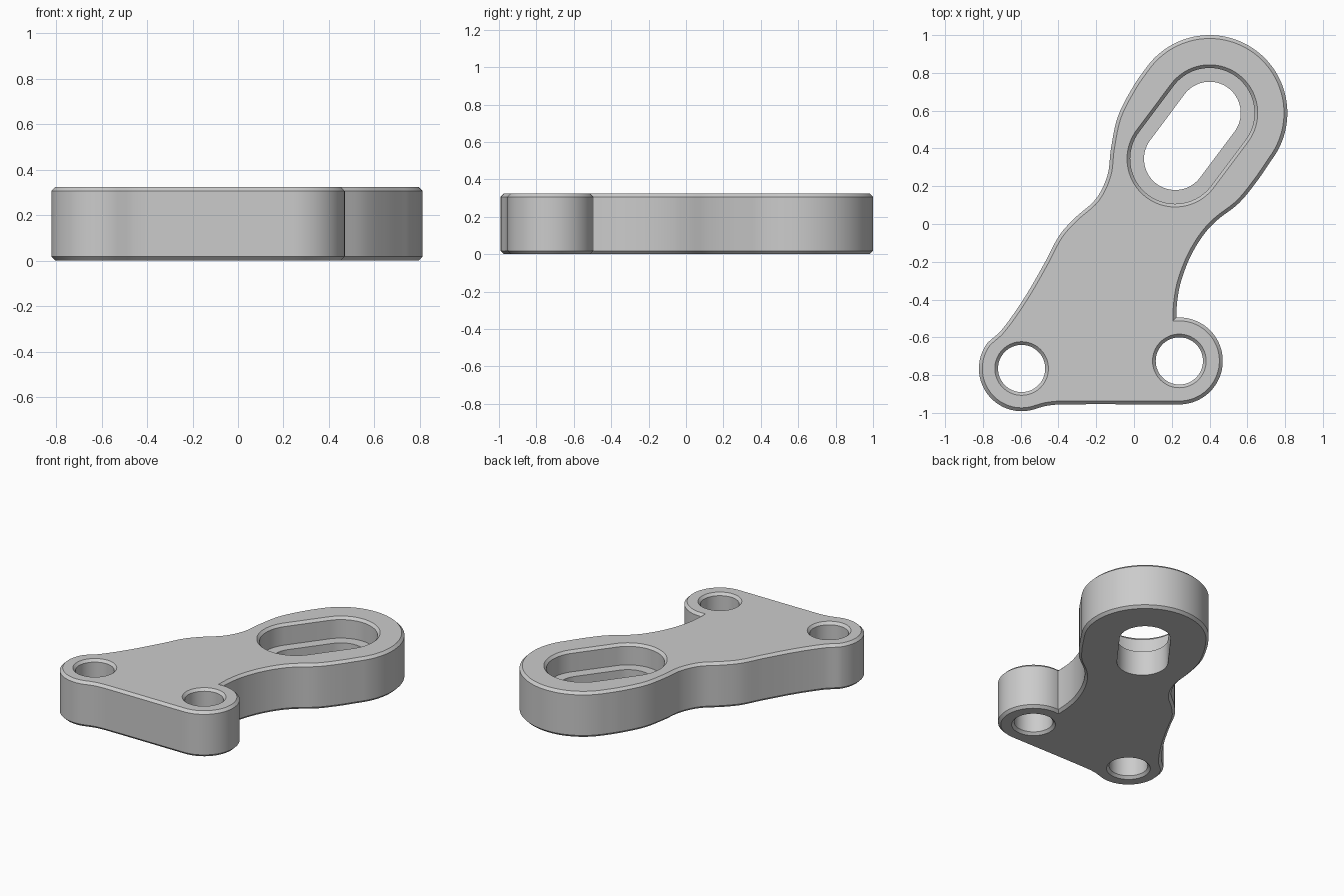
import bpy, bmesh, math
from mathutils import Vector

if "Cube" in bpy.data.objects:
    bpy.data.objects.remove(bpy.data.objects["Cube"], do_unlink=True)

HEIGHT, LEDGE, CHAMFER = 0.325, 0.175, 0.018
SLOT_TOP, SLOT_LOW = Vector((0.40, 0.588)), Vector((0.218, 0.345))
LEFT_HOLE, RIGHT_HOLE = Vector((-0.595, -0.765)), Vector((0.24, -0.725))
SLOT_ANGLE = math.degrees(math.atan2(*(SLOT_TOP - SLOT_LOW).yx))


def arc(centre, radius, start, end, steps=40):
    angles = [math.radians(start + (end - start) * i / steps) for i in range(steps + 1)]
    return [centre + radius * Vector((math.cos(a), math.sin(a))) for a in angles]


def flank(before, points, after, steps=6):
    """Smooth curve through points, joining the two neighbouring arcs."""
    p = [before[-2], before[-1]] + [Vector(q) for q in points] + [after[0], after[1]]
    out = []
    for a, b, c, d in zip(p, p[1:], p[2:], p[3:]):
        # chord-scaled tangents keep the curve even where spacing changes
        span = (c - b).length
        t0, t1 = (c - a) / ((c - b).length + (b - a).length), (d - b) / ((d - c).length + span)
        for i in range(steps):
            t = i / steps
            h = 2 * t**3 - 3 * t**2 + 1
            out.append(h * b + (1 - h) * c + span * ((t**3 - 2 * t**2 + t) * t0 + (t**3 - t**2) * t1))
    return out[1:]


def inset(loop, distance):
    """Mitred inward offset of a counter-clockwise loop."""
    out = []
    for i, p in enumerate(loop):
        a, b = (p - loop[i - 1]).normalized(), (loop[(i + 1) % len(loop)] - p).normalized()
        n1, n2 = Vector((-a.y, a.x)), Vector((-b.y, b.x))
        out.append(p + (n1 + n2) * distance / max(1 + n1.dot(n2), 0.3))
    return out


def slot(radius):
    return (arc(SLOT_TOP, radius, SLOT_ANGLE - 90, SLOT_ANGLE + 90)
            + arc(SLOT_LOW, radius, SLOT_ANGLE + 90, SLOT_ANGLE + 270))


def circle(centre, radius):
    return arc(centre, radius, 0, 360, 64)[:-1]


def wall(bm, rings):
    """Skin a list of (loop, z) rings; returns the edges of the lowest and highest ring."""
    rows = [[bm.verts.new((p.x, p.y, z)) for p in loop] for loop, z in rings]
    for low, high in zip(rows, rows[1:]):
        for i in range(len(low)):
            bm.faces.new((low[i - 1], low[i], high[i], high[i - 1]))
    return [[bm.edges.get((r[i - 1], r[i])) for i in range(len(r))] for r in (rows[0], rows[-1])]


# Outer outline, counter-clockwise from the left foot
left_foot = arc(LEFT_HOLE, 0.226, 143, 290)
right_foot = arc(RIGHT_HOLE, 0.23, -90, 94)
head = arc(SLOT_TOP, 0.412, SLOT_ANGLE - 90, SLOT_ANGLE + 90, 60)
fillet = flank(left_foot, [(-0.46, -0.962), (-0.38, -0.955)], [right_foot[0], right_foot[1]])
notch = [Vector((0.226, -0.58)), right_foot[-1]]
right_side = flank(notch, [(0.23, -0.40), (0.25, -0.30), (0.30, -0.17), (0.37, -0.055),
                           (0.44, 0.02), (0.555, 0.11), (0.65, 0.225)], head)
left_side = flank(head, [(0.0, 0.735), (-0.085, 0.57), (-0.122, 0.40), (-0.14, 0.26),
                         (-0.20, 0.135), (-0.315, 0.03), (-0.395, -0.06), (-0.47, -0.20),
                         (-0.58, -0.39), (-0.70, -0.56)], left_foot)
outline = left_foot + fillet + right_foot + right_side + head + left_side

bm = bmesh.new()
inner = inset(outline, CHAMFER)
caps = [wall(bm, [(inner, 0), (outline, CHAMFER), (outline, HEIGHT - CHAMFER), (inner, HEIGHT)])]

# Two chamfered bolt holes
for centre in (LEFT_HOLE, RIGHT_HOLE):
    wide, narrow = circle(centre, 0.142), circle(centre, 0.125)
    caps.append(wall(bm, [(wide, 0), (narrow, CHAMFER), (narrow, HEIGHT - CHAMFER), (wide, HEIGHT)]))

# Stepped slot with a ledge
caps.append(wall(bm, [(slot(0.165), 0), (slot(0.165), LEDGE), (slot(0.238), LEDGE),
                      (slot(0.238), HEIGHT - CHAMFER), (slot(0.255), HEIGHT)]))

# Flat bottom and top around the openings
for side in (0, 1):
    bmesh.ops.triangle_fill(bm, use_beauty=True, edges=[e for c in caps for e in c[side]])
bmesh.ops.recalc_face_normals(bm, faces=bm.faces)

mesh = bpy.data.meshes.new("bracket_plate")
bm.to_mesh(mesh)
bm.free()
bracket = bpy.data.objects.new("bracket_plate", mesh)
bpy.context.collection.objects.link(bracket)

grey = bpy.data.materials.new("plain_grey")
grey.use_nodes = True
colour = (0.6, 0.6, 0.6, 1)
grey.diffuse_color = colour
grey.node_tree.nodes["Principled BSDF"].inputs["Base Color"].default_value = colour
mesh.materials.append(grey)

bpy.context.view_layer.objects.active = bracket
bracket.select_set(True)
bpy.ops.object.shade_smooth_by_angle(angle=math.radians(30))
